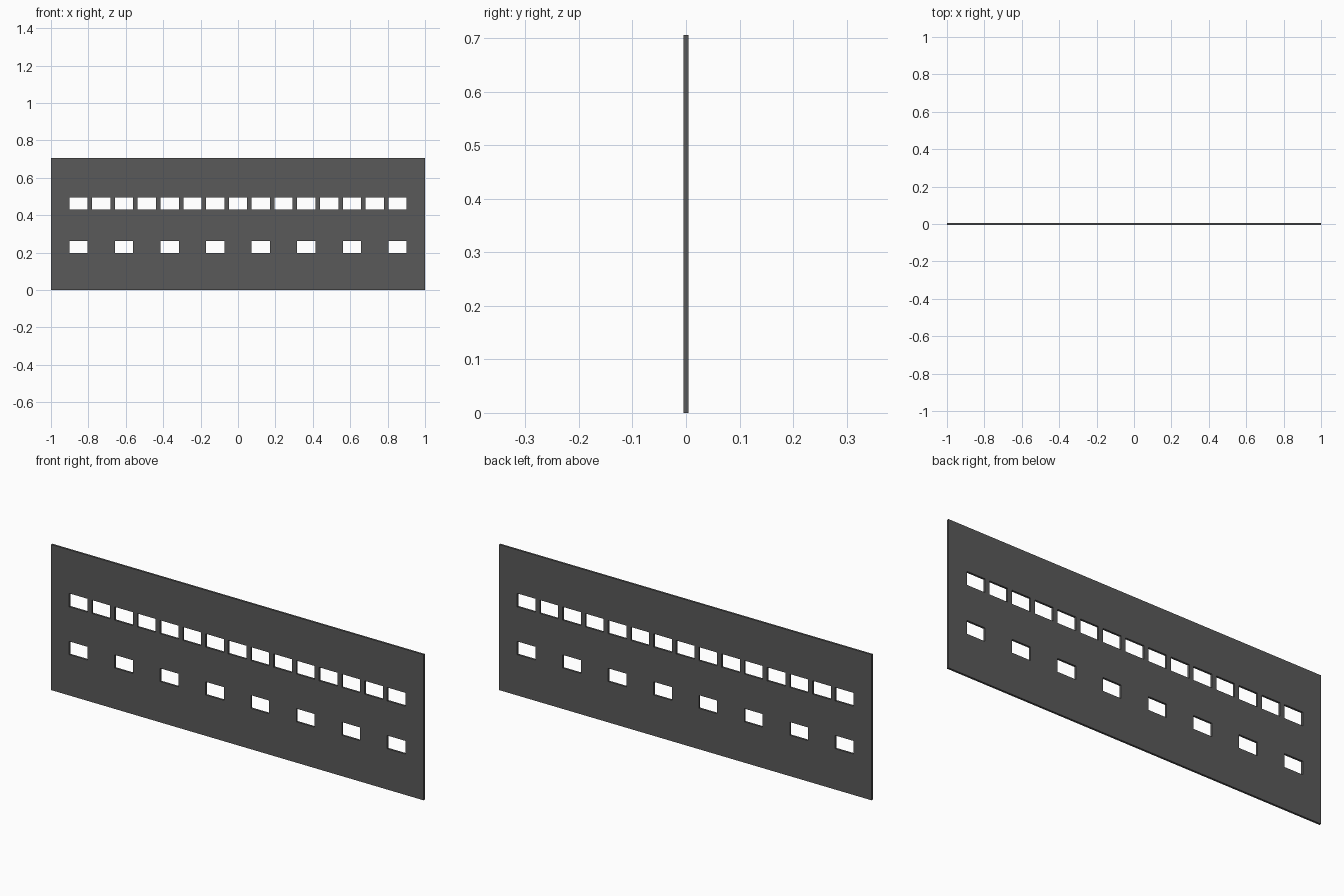
import bpy, bmesh

if "Cube" in bpy.data.objects:
    bpy.data.objects.remove(bpy.data.objects["Cube"])

HEIGHT, THICK = 0.706, 0.01
COUNT, WIDTH, REACH = 15, 0.098, 0.853
ROWS = {1: 2, 3: 1}          # grid row -> window step (lower: every second, upper: all)
zs = [0, 0.198, 0.262, 0.43, 0.495, HEIGHT]

# Grid columns: odd-numbered columns hold the windows
xs = [-1.0]
for i in range(COUNT):
    c = -REACH + 2 * REACH * i / (COUNT - 1)
    xs += [c - WIDTH / 2, c + WIDTH / 2]
xs.append(1.0)


def is_window(col, row):
    return row in ROWS and col % 2 == 1 and (col // 2) % ROWS[row] == 0


# Flat panel with window openings left out
bm = bmesh.new()
grid = [[bm.verts.new((x, 0, z)) for z in zs] for x in xs]
for c in range(len(xs) - 1):
    for r in range(len(zs) - 1):
        if not is_window(c, r):
            bm.faces.new((grid[c][r], grid[c + 1][r], grid[c + 1][r + 1], grid[c][r + 1]))
mesh = bpy.data.meshes.new("window_panel")
bm.to_mesh(mesh)
bm.free()
panel = bpy.data.objects.new("window_panel", mesh)
bpy.context.collection.objects.link(panel)

# Panel thickness, centred on y = 0
solid = panel.modifiers.new("thickness", "SOLIDIFY")
solid.thickness = THICK
solid.offset = 0

# Dark grey finish
mat = bpy.data.materials.new("dark_grey")
mat.diffuse_color = (0.1, 0.1, 0.1, 1)
mat.use_nodes = True
mat.node_tree.nodes["Principled BSDF"].inputs["Base Color"].default_value = mat.diffuse_color
mesh.materials.append(mat)
